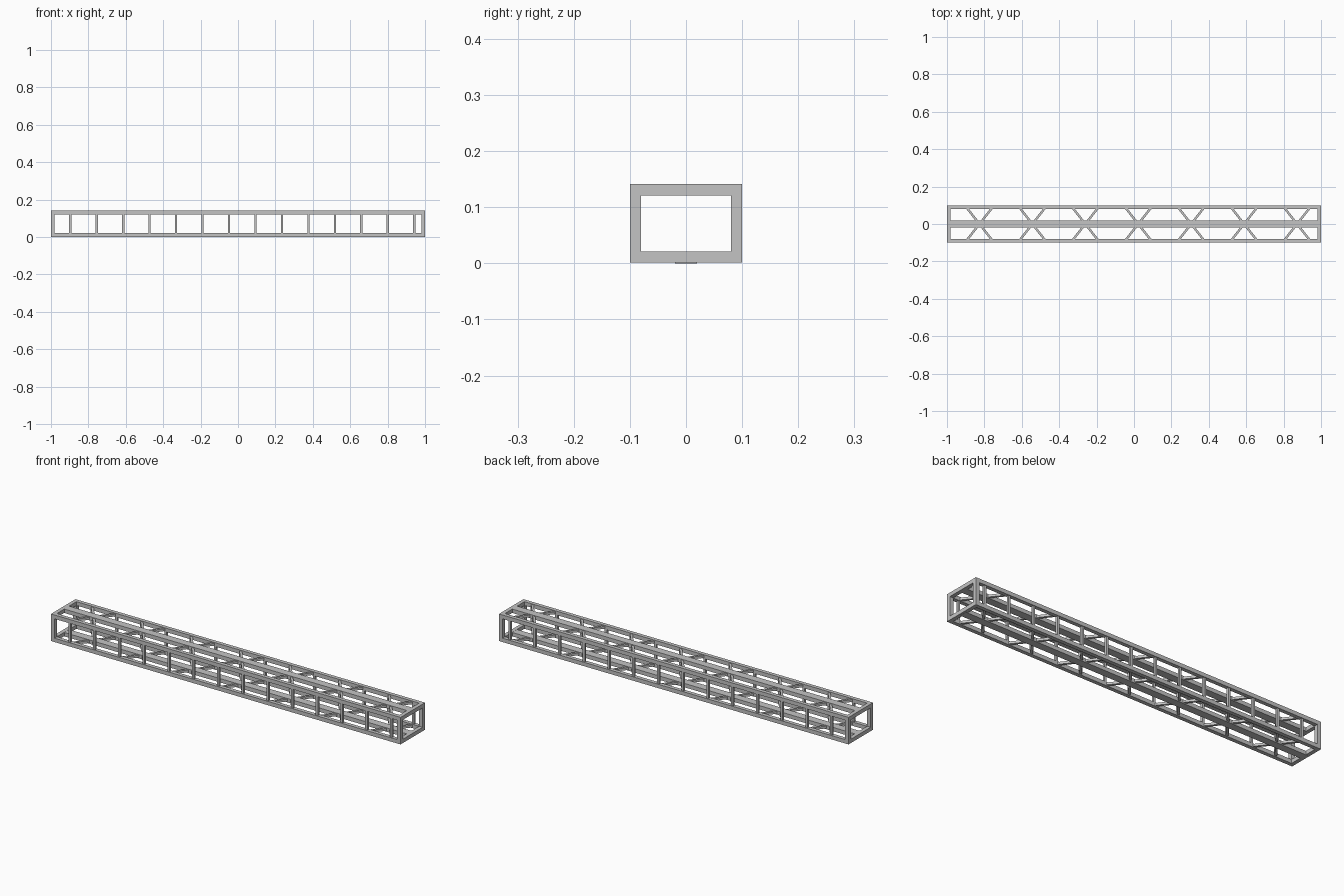
import bpy
import math
from mathutils import Vector

cube = bpy.data.objects.get("Cube")
if cube:
    bpy.data.objects.remove(cube, do_unlink=True)

steel = bpy.data.materials.new("grey steel")
steel.use_nodes = True
colour = (0.55, 0.55, 0.55, 1)
steel.diffuse_color = colour
steel.node_tree.nodes["Principled BSDF"].inputs["Base Color"].default_value = colour

HALF_WIDTH, TOP, BAR = 0.1, 0.141, 0.02
EDGE = HALF_WIDTH - BAR / 2
LOW, HIGH = BAR / 2 + 0.001, TOP - BAR / 2


def box(name, centre, size, angle=0):
    bpy.ops.mesh.primitive_cube_add(size=1, location=centre, rotation=(0, 0, angle))
    obj = bpy.context.object
    obj.name = name
    obj.scale = size
    obj.data.materials.append(steel)
    return obj


def brace(name, start, end, thickness):
    # Flat diagonal bar between two points at the same height
    start, end = Vector(start), Vector(end)
    run = end - start
    box(name, (start + end) / 2, (run.length, thickness, thickness),
        math.atan2(run.y, run.x))


# Long rails along the four edges, and a wider rail down the middle
for level, z in (("bottom", LOW), ("top", HIGH)):
    for side, y in (("front", -EDGE), ("back", EDGE)):
        box(f"{level}_{side}_rail", (0, y, z), (2, BAR, BAR))
box("top_middle_rail", (0, 0, HIGH), (1.98, 0.04, BAR))
box("bottom_middle_rail", (0, 0, LOW - 0.001), (1.98, 0.04, BAR))

# Rectangular frames closing both ends
for end, x in (("right", -0.99), ("left", 0.99)):
    for side, y in (("front", -EDGE), ("back", EDGE)):
        box(f"{end}_{side}_end_post", (x, y, TOP / 2), (BAR, BAR, TOP - 2 * BAR))
    for level, z in (("bottom", LOW), ("top", HIGH)):
        box(f"{end}_{level}_end_bar", (x, 0, z), (BAR, 2 * EDGE - BAR, BAR))

# Evenly spaced uprights in the side walls
STEP = 0.1415
stations = [-0.897 + STEP * i for i in range(14)]
for x in stations:
    for side, y in (("front", -EDGE), ("back", EDGE)):
        box(f"{side}_upright", (x, y, TOP / 2), (0.012, 0.012, TOP - 2 * BAR))

# Crossed diagonals in every second bay, top and bottom
for x in stations[::2]:
    for level, z in (("bottom", LOW), ("top", HIGH)):
        for turn in (-1, 1):
            brace(f"{level}_brace", (x, -turn * EDGE, z),
                  (x + STEP, turn * EDGE, z), 0.012)
